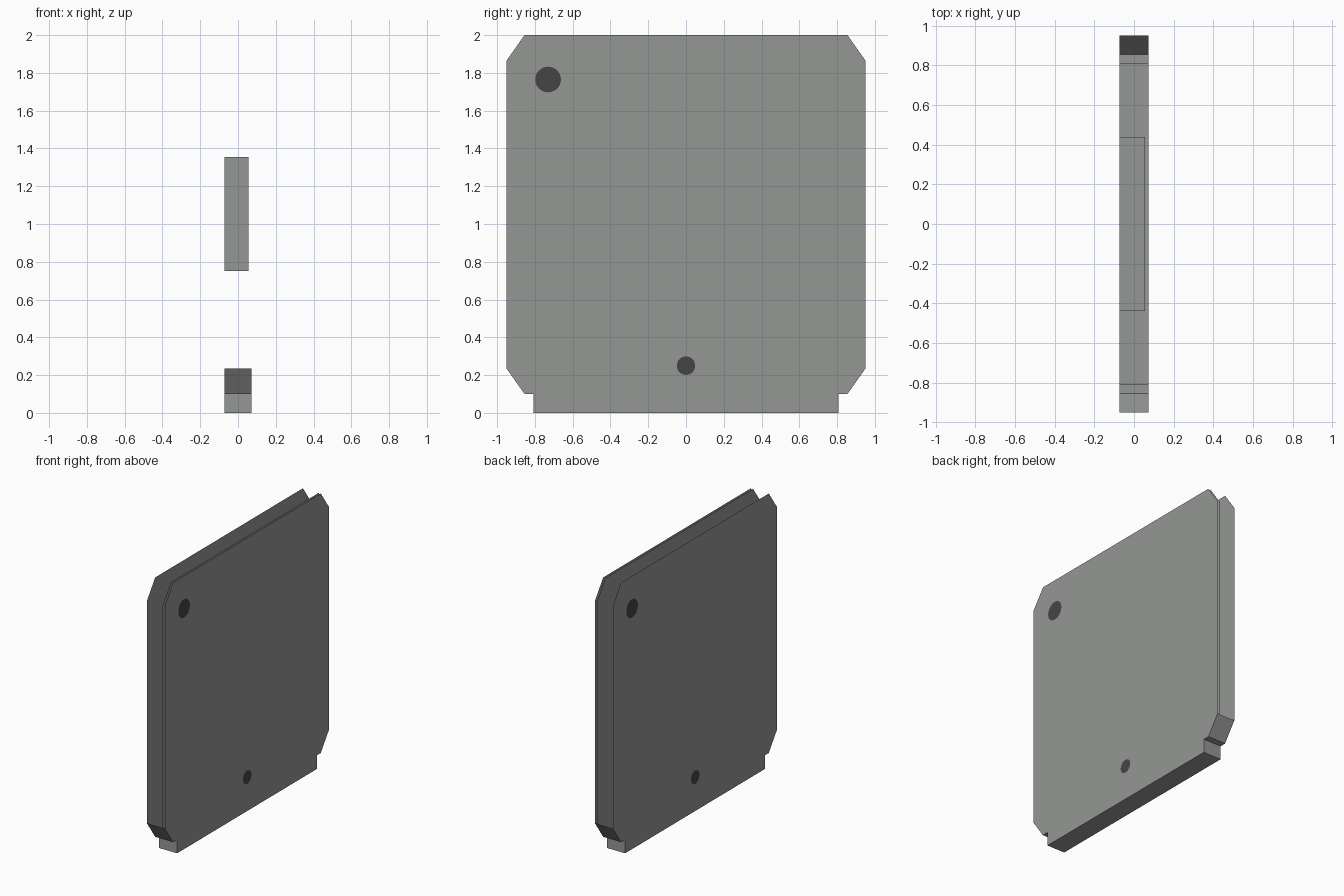
import bpy, bmesh, math

if "Cube" in bpy.data.objects:
    bpy.data.objects.remove(bpy.data.objects["Cube"])

BACK, INNER, FRONT = -0.0725, 0.055, 0.0725


def material(name, rgb):
    m = bpy.data.materials.new(name)
    m.diffuse_color = (*rgb, 1)
    m.use_nodes = True
    m.node_tree.nodes["Principled BSDF"].inputs["Base Color"].default_value = m.diffuse_color
    return m


GREY = material("panel grey", (0.30, 0.31, 0.30))
DARK = material("dark grey", (0.06, 0.06, 0.06))


def finish(name, bm, mat):
    mesh = bpy.data.meshes.new(name)
    bm.to_mesh(mesh)
    bm.free()
    mesh.materials.append(mat)
    obj = bpy.data.objects.new(name, mesh)
    bpy.context.collection.objects.link(obj)
    return obj


def sheet(name, points, x, facing, mat):
    """Flat sheet in the yz plane; points run anticlockwise seen from +x."""
    bm = bmesh.new()
    pts = points if facing > 0 else points[::-1]
    bm.faces.new([bm.verts.new((x, y, z)) for y, z in pts])
    return finish(name, bm, mat)


def band(name, points, x0, x1, closed, mat):
    """Strip following a yz path, running from x0 to x1."""
    bm = bmesh.new()
    a = [bm.verts.new((x0, y, z)) for y, z in points]
    b = [bm.verts.new((x1, y, z)) for y, z in points]
    n = len(points)
    for i in range(n if closed else n - 1):
        j = (i + 1) % n
        bm.faces.new((a[i], a[j], b[j], b[i]))
    return finish(name, bm, mat)


# Outline: right half from foot to top, then mirrored
half = [(0.808, 0), (0.808, 0.1), (0.855, 0.1), (0.95, 0.235),
        (0.95, 1.865), (0.855, 2.0)]
outline = half + [(-y, z) for y, z in reversed(half)]

# Three panel sheets, open along the top and sides
sheet("back_sheet", outline, BACK, -1, GREY)
sheet("inner_sheet", outline, INNER, -1, GREY)
sheet("front_sheet", outline, FRONT, 1, GREY)

# Bottom rim: foot, steps and lower chamfers
lower = half[:4]
rim = [(-y, z) for y, z in reversed(lower)] + lower
band("bottom_rim", rim, BACK, FRONT, False, GREY)

# Core box between the sheets
core = [(-0.44, 0.75), (0.44, 0.75), (0.44, 1.355), (-0.44, 1.355)]
band("core_box", core, BACK, INNER, True, GREY)


# Round dark spots on both outer faces
def spot(name, y, z, r, side):
    ring = [(y + r * math.cos(t * math.tau / 32), z + r * math.sin(t * math.tau / 32))
            for t in range(32)]
    sheet(name, ring, side * (FRONT + 0.002), side, DARK)


for side, label in ((1, "front"), (-1, "back")):
    spot(label + "_upper_spot", -0.73 * side, 1.765, 0.068, side)
    spot(label + "_lower_spot", 0, 0.25, 0.049, side)
